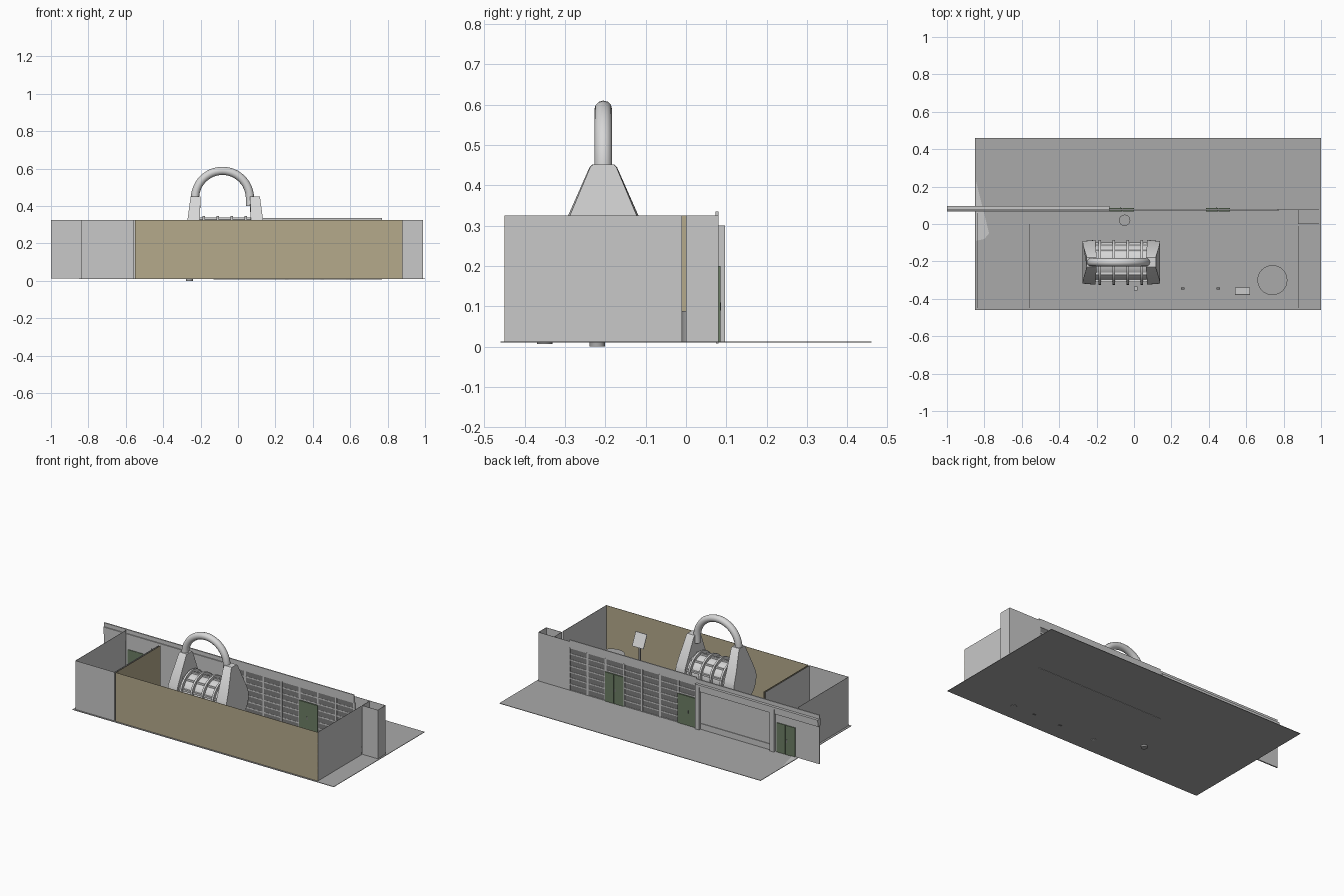
import bpy, bmesh, math
from mathutils import Vector

if "Cube" in bpy.data.objects:
    bpy.data.objects.remove(bpy.data.objects["Cube"])

def material(name, r, g, b):
    m = bpy.data.materials.new(name)
    m.diffuse_color = (r, g, b, 1)
    m.use_nodes = True
    m.node_tree.nodes["Principled BSDF"].inputs["Base Color"].default_value = m.diffuse_color
    return m

WALL = material("pale grey wall", .58, .58, .58)
FLOOR = material("mid grey floor", .40, .40, .40)
TAN = material("tan wall", .46, .40, .26)
GREEN = material("green door", .15, .21, .13)
PANE = material("dark grey pane", .20, .20, .20)
METAL = material("light metal", .68, .68, .68)

def finish(name, bm, mat, smooth=False):
    bmesh.ops.recalc_face_normals(bm, faces=bm.faces)
    me = bpy.data.meshes.new(name)
    bm.to_mesh(me)
    bm.free()
    me.materials.append(mat)
    ob = bpy.data.objects.new(name, me)
    bpy.context.collection.objects.link(ob)
    if smooth:
        bpy.ops.object.select_all(action='DESELECT')
        ob.select_set(True)
        bpy.context.view_layer.objects.active = ob
        bpy.ops.object.shade_smooth_by_angle(angle=math.radians(35))
    return ob

def add_box(bm, x0, x1, y0, y1, z0, z1):
    vs = bmesh.ops.create_cube(bm, size=1)["verts"]
    for v in vs:
        v.co = Vector(((x0 + x1) / 2 + v.co.x * (x1 - x0),
                       (y0 + y1) / 2 + v.co.y * (y1 - y0),
                       (z0 + z1) / 2 + v.co.z * (z1 - z0)))
    return vs

def boxes(name, mat, *specs):
    bm = bmesh.new()
    for s in specs:
        add_box(bm, *s)
    return finish(name, bm, mat)

def cylinder(name, mat, c, r, depth, axis='Z', seg=32):
    bm = bmesh.new()
    bmesh.ops.create_cone(bm, cap_ends=True, segments=seg, radius1=r, radius2=r, depth=depth)
    for v in bm.verts:
        p = v.co.copy()
        v.co = Vector(c) + (Vector((p.z, p.y, p.x)) if axis == 'X' else p)
    return finish(name, bm, mat, True)

B, T, t = .012, .325, .002   # wall bottom, wall top, sheet thickness

# Floor sheet and pale patch on its left edge
boxes("floor", FLOOR, (-.85, 1, -.46, .46, .010, .013))
bm = bmesh.new()
bm.faces.new([bm.verts.new((x, y, .0145)) for x, y in
              ((-.845, .23), (-.845, -.09), (-.80, -.08), (-.775, -.05))])
finish("floor_patch", bm, WALL)

# Front hall walls
boxes("tan_walls", TAN, (-.55, .88, -.45, -.45 + t, B, T),
      (-.552, -.55, -.45, 0, B, T))
boxes("right_wall", WALL, (.878, .88, -.45, -.01, B, T))

# Left room, open on top
boxes("left_room", WALL, (-.837, -.56, -.45, -.45 + t, B, T),
      (-.837, -.835, -.45, .06, B, T), (-.562, -.56, -.45, 0, B, T))

# Right rear closet, open on top
boxes("right_closet", WALL, (.88, .99, 0, t, B, T), (.988, .99, 0, .08, B, T),
      (.77, .99, .078, .08, B, T), (.878, .88, 0, .075, B, T))

# Rear wall, left part: core, cornice, pilasters
boxes("rear_wall", WALL, (-1, -.13, .072, .080, B, T))
boxes("rear_cornice", WALL, (-1, -.13, .066, .092, .255, .30),
      (-1, -.13, .066, .097, .285, .30))
boxes("rear_pilasters", WALL, (-.16, -.13, .07, .097, B, .30),
      (-.69, -.66, .07, .097, B, .30))
boxes("rear_panel_frame", WALL, (-.66, -.16, .08, .084, B, .05),
      (-.66, -.16, .08, .084, .235, .255))

# Rear lattice wall: dark panes behind a pale grid, with a header strip
X0, X1, COLS, ROWS, Z1 = -.13, .77, 7, 7, .285
boxes("lattice_panes", PANE, (X0, X1, .075, .078, B, Z1))
cw, rh = (X1 - X0) / COLS, (Z1 - B) / ROWS
bars = [(X0 + i * cw - .006, X0 + i * cw + .006, .073, .081, B, Z1) for i in range(COLS + 1)]
bars += [(X0, X1, .074, .080, B + j * rh - .004, B + j * rh + .004) for j in range(ROWS + 1)]
boxes("lattice_bars", WALL, *bars)
boxes("lattice_header", WALL, (X0, X1, .073, .080, Z1, .335))

# Green doors with a darker seam
for i, x in enumerate((-.83, X0, X0 + 4 * cw)):
    boxes("door_%d" % (i + 1), GREEN, (x, x + .066, .068, .085, B, .2),
          (x + .068, x + .13, .068, .085, B, .2))
    boxes("door_handle_%d" % (i + 1), PANE, (x + .054, x + .060, .066, .087, .09, .11))

# Drum: cylinder lying along x, with ring ribs and long bars
CX, CY, CZ = -.068, -.205, .228
cylinder("drum", METAL, (CX, CY, CZ), .100, .34, 'X', 40)
for i in range(4):
    cylinder("drum_rib_%d" % i, METAL, (-.213 + .075 * i + .03, CY, CZ), .120, .012, 'X', 40)
bm = bmesh.new()
for k in range(10):
    a = 2 * math.pi * (k + .5) / 10
    y, z = CY + .104 * math.cos(a), CZ + .104 * math.sin(a)
    add_box(bm, CX - .16, CX + .16, y - .006, y + .006, z - .006, z + .006)
finish("drum_bars", bm, METAL)

# End brackets: round below, tapering to the shackle socket
prof = [(.12 * math.cos(a), .12 * math.sin(a)) for a in
        [math.radians(160 + 220 * k / 18) for k in range(19)]]
prof += [(.088, .095), (.034, .217), (.026, .224), (-.026, .224), (-.034, .217), (-.088, .095)]
for side, s in (("left", -1), ("right", 1)):
    bm = bmesh.new()
    rings = []
    for inner in (True, False):
        ring = []
        for y, z in prof:
            h = max(0, (z - .06) / .164)
            x = (.138 - .006 * h) if inner else (.207 - .022 * h)
            k = 1 if inner else .95
            ring.append(bm.verts.new((CX + s * x, CY + y * k, CZ + z)))
        rings.append(ring)
        bm.faces.new(ring)
    n = len(prof)
    for i in range(n):
        j = (i + 1) % n
        bm.faces.new((rings[0][i], rings[0][j], rings[1][j], rings[1][i]))
    finish("drum_bracket_" + side, bm, METAL, True)

# Shackle arch swept along a half circle with short legs
cu = bpy.data.curves.new("shackle", 'CURVE')
cu.dimensions = '3D'
cu.bevel_depth = .022
cu.bevel_resolution = 4
cu.use_fill_caps = True
path = [(-.23, .40)]
path += [(-.083 - .147 * math.cos(math.pi * k / 24), .441 + .147 * math.sin(math.pi * k / 24))
         for k in range(25)]
path += [(.064, .40)]
sp = cu.splines.new('POLY')
sp.points.add(len(path) - 1)
for p, (x, z) in zip(sp.points, path):
    p.co = (x, CY, z, 1)
sp.use_smooth = True
cu.materials.append(METAL)
bpy.context.collection.objects.link(bpy.data.objects.new("shackle", cu))

# Furniture: round table, stool, tilted screen on a stand, small posts
cylinder("table_top", FLOOR, (.74, -.30, .10), .08, .008)
cylinder("table_leg", FLOOR, (.74, -.30, .055), .012, .09, seg=12)
cylinder("stool", FLOOR, (-.05, .02, .05), .03, .076, seg=24)
bm = bmesh.new()
for v in add_box(bm, .54, .62, -.362, -.358, .175, .255):
    v.co.y += (v.co.z - .215) * -.45
finish("screen", bm, METAL)
boxes("screen_stand", FLOOR, (.575, .585, -.365, -.355, B, .18))
boxes("small_posts", PANE, *[(x - .01, x + .01, -.35, -.34, .008, .06) for x in (.26, .45)])
boxes("pale_post", WALL, (0, .02, -.355, -.335, .008, .06))

# Feet poking through below the floor
cylinder("underfloor_foot_1", FLOOR, (-.26, -.22, .007), .019, .014, seg=20)
cylinder("underfloor_foot_2", FLOOR, (.60, -.35, .010), .019, .006, seg=20)
